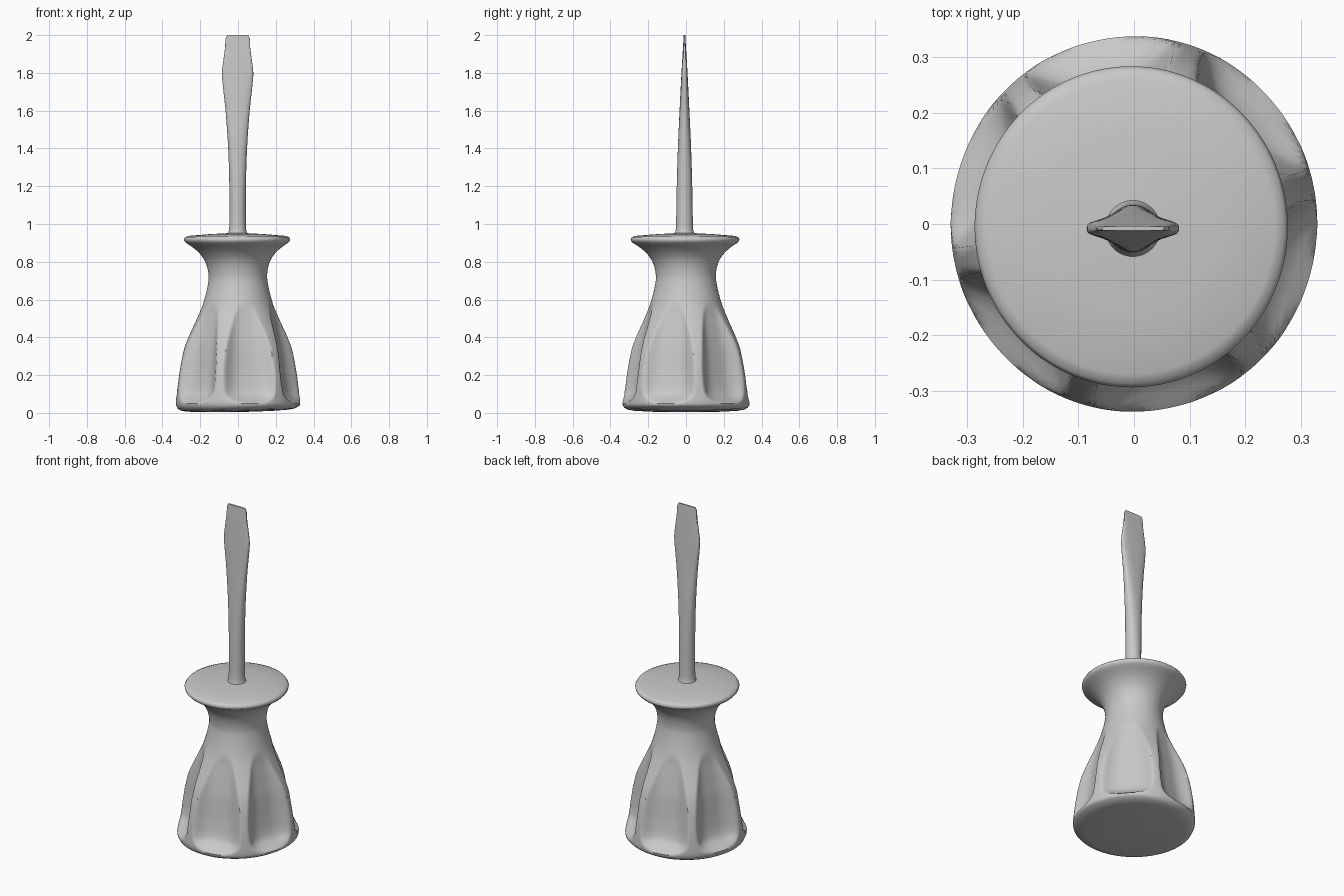
import bpy, bmesh, math

if "Cube" in bpy.data.objects:
    bpy.data.objects.remove(bpy.data.objects["Cube"])

grey = bpy.data.materials.new("plain grey")
grey.diffuse_color = (0.58, 0.58, 0.58, 1)
grey.use_nodes = True
grey.node_tree.nodes["Principled BSDF"].inputs["Base Color"].default_value = grey.diffuse_color


def interp(table, z):
    """Smoothly blended lookup in a list of (z, value) points."""
    if z <= table[0][0]:
        return table[0][1]
    n = len(table)
    for i in range(n - 1):
        (z0, a), (z1, b) = table[i], table[i + 1]
        if z <= z1:
            zp, p = table[max(i - 1, 0)]
            zn, q = table[min(i + 2, n - 1)]
            m0 = (b - p) / (z1 - zp) * (z1 - z0)
            m1 = (q - a) / (zn - z0) * (z1 - z0)
            t = (z - z0) / (z1 - z0)
            return ((2*t**3 - 3*t*t + 1) * a + (t**3 - 2*t*t + t) * m0
                    + (3*t*t - 2*t**3) * b + (t**3 - t*t) * m1)
    return table[-1][1]


def skin(name, rings, angle):
    """Closed skin through rings of points, capped at both ends."""
    bm = bmesh.new()
    loops = [[bm.verts.new(p) for p in ring] for ring in rings]
    n = len(loops[0])
    for a, b in zip(loops, loops[1:]):
        for i in range(n):
            j = (i + 1) % n
            bm.faces.new((a[i], a[j], b[j], b[i]))
    bm.faces.new(loops[0][::-1])
    bm.faces.new(loops[-1])
    mesh = bpy.data.meshes.new(name)
    bm.to_mesh(mesh)
    bm.free()
    mesh.materials.append(grey)
    ob = bpy.data.objects.new(name, mesh)
    bpy.context.collection.objects.link(ob)
    bpy.ops.object.select_all(action='DESELECT')
    ob.select_set(True)
    bpy.context.view_layer.objects.active = ob
    bpy.ops.object.shade_smooth_by_angle(angle=math.radians(angle))
    return ob


# Handle: turned body with six scooped flutes, waist and flared collar
outer = [(0.04, 0.327), (0.06, 0.329), (0.2, 0.316), (0.35, 0.284),
         (0.5, 0.217), (0.58, 0.184), (0.7, 0.156), (0.76, 0.159),
         (0.81, 0.176), (0.85, 0.205), (0.88, 0.24), (0.9, 0.27)]
floor = [(0.045, 0.34), (0.075, 0.292), (0.11, 0.262), (0.2, 0.242),
         (0.35, 0.224), (0.45, 0.206), (0.55, 0.188), (0.64, 0.185)]
RIDGE = math.radians(12)
SIXTH = math.pi / 3
SIDES = 192
STRETCH = 1.025                                    # slightly deeper than wide


def handle_radius(z, a):
    r = interp(outer, z)
    if 0.045 < z < 0.64:
        phi = (a - RIDGE) % SIXTH - SIXTH / 2      # angle from flute centre
        wall = 0.085 * (abs(phi) / (SIXTH / 2)) ** 4
        f = interp(floor, z) / math.cos(phi) + wall
        k = 0.006                                  # soft rim on each flute
        h = max(k - abs(r - f), 0) / k
        r = min(r, f) - h * h * k / 4
    return r


def ring_at(z, radius, shift=0, tilt=0):
    """Ring whose radius is a function of the angle."""
    pts = []
    for i in range(SIDES):
        a = 2 * math.pi * i / SIDES
        r = radius(a)
        pts.append((shift + r * math.cos(a), shift + r * math.sin(a) * STRETCH,
                    z + tilt * r * math.cos(a)))
    return pts


rings = [ring_at(z, lambda a: r, 0, 0.02) for r, z in
         ((0.01, 0.004), (0.18, 0.007), (0.27, 0.012), (0.302, 0.018), (0.319, 0.028))]
for i in range(87):
    z = 0.04 + 0.01 * i
    shift = max(0, (z - 0.7) / 0.2) * -0.005       # collar sits slightly off centre
    rings.append(ring_at(z, lambda a: handle_radius(z, a), shift))
rings += [ring_at(z, lambda a: r, -0.005) for r, z in
          ((0.279, 0.91), (0.281, 0.92), (0.275, 0.93), (0.258, 0.937),
           (0.15, 0.946), (0.06, 0.951), (0.01, 0.953))]
skin("handle", rings, 50)

# Blade: round shaft flattening into a wedge with a flared tip
half_width = [(0.93, 0.06), (0.955, 0.048), (0.99, 0.044), (1.2, 0.044),
              (1.4, 0.05), (1.6, 0.064), (1.74, 0.079), (1.8, 0.083),
              (1.87, 0.075), (1.94, 0.066), (1.985, 0.064), (2.0, 0.056)]
half_depth = [(0.93, 0.06), (0.955, 0.049), (0.99, 0.045), (1.2, 0.041),
              (1.4, 0.035), (1.6, 0.026), (1.8, 0.016), (2.0, 0.004)]
rings = []
for i in range(55):
    z = 0.93 + 1.07 * i / 54
    w, d = interp(half_width, z), interp(half_depth, z)
    e = 2 / interp([(1.1, 2), (1.5, 2.5), (1.8, 3.2), (2.0, 5)], z)
    ring = []
    for j in range(48):
        a = 2 * math.pi * j / 48
        c, s = math.cos(a), math.sin(a)
        ring.append((math.copysign(abs(c) ** e * w, c) - 0.002,
                     -0.008 + math.copysign(abs(s) ** e * d, s), z))
    rings.append(ring)
skin("blade", rings, 40)
